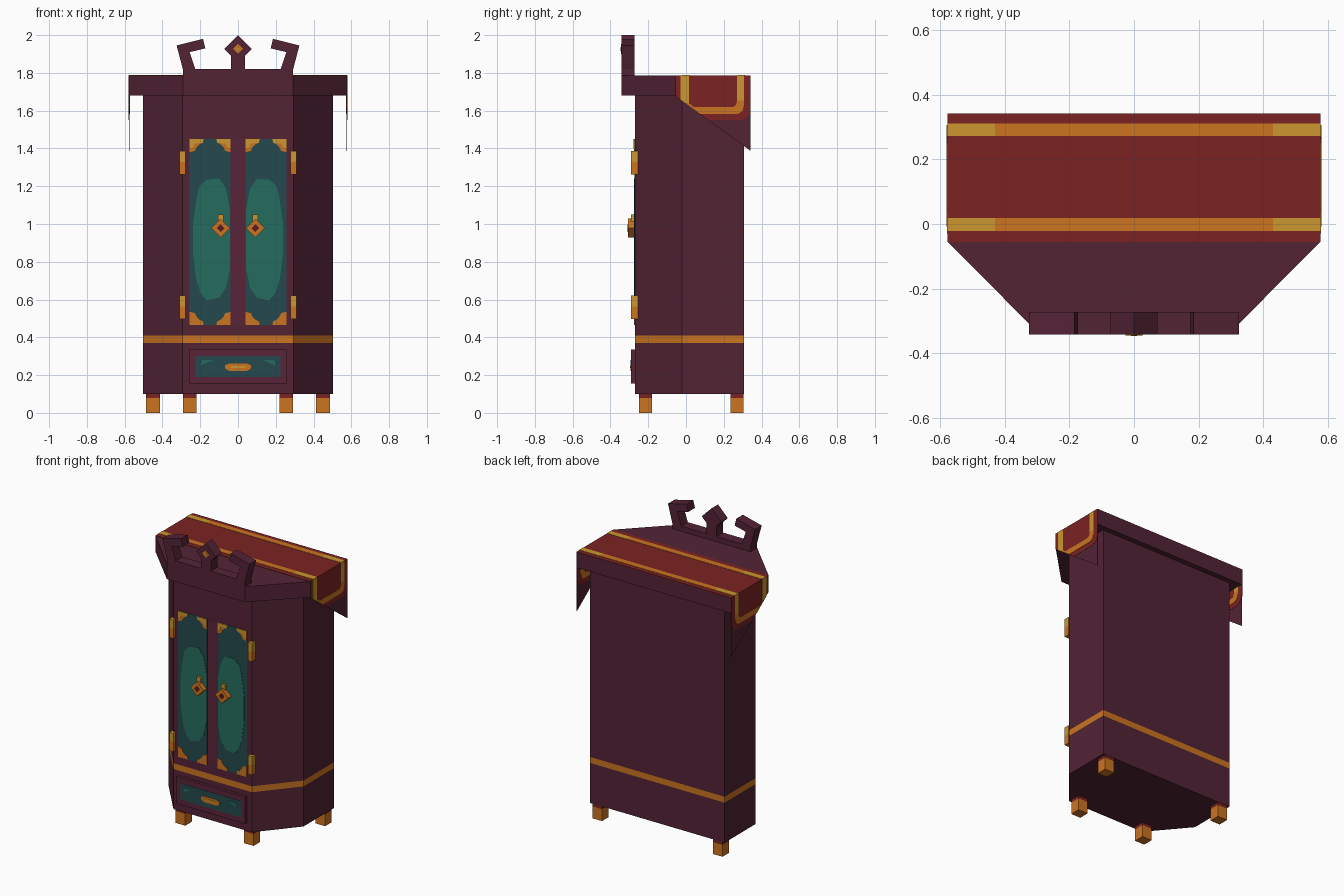
import bpy, bmesh

if "Cube" in bpy.data.objects:
    bpy.data.objects.remove(bpy.data.objects["Cube"])


def material(name, hexcode):
    m = bpy.data.materials.new(name)
    rgb = [int(hexcode[i:i + 2], 16) / 255 for i in (0, 2, 4)]
    m.diffuse_color = [c / 12.92 if c <= 0.04045 else ((c + 0.055) / 1.055) ** 2.4 for c in rgb] + [1]
    m.use_nodes = True
    m.node_tree.nodes["Principled BSDF"].inputs["Base Color"].default_value = m.diffuse_color
    return m


PURPLE = material("plum wood", "532335")
FRAME = material("warm plum wood", "5B2438")
RED = material("red cloth", "7C2222")
ORANGE = material("orange brass", "CC7421")
GOLD = material("gold brass", "CC962E")
TEAL = material("dark teal", "25494E")
GREEN = material("green panel", "256C5E")
DARK = material("dark red", "5A1A20")


def prism(name, pts, axis, levels, mats):
    """Extrude a 2D outline along an axis; each layer between levels has its own material."""
    place = {"x": lambda a, b, t: (t, a, b),
             "y": lambda a, b, t: (a, t, b),
             "z": lambda a, b, t: (a, b, t)}[axis]
    bm = bmesh.new()
    rings = [[bm.verts.new(place(a, b, t)) for a, b in pts] for t in levels]
    n = len(pts)
    bm.faces.new(rings[0])
    for k in range(len(levels) - 1):
        for i in range(n):
            j = (i + 1) % n
            f = bm.faces.new((rings[k][i], rings[k][j], rings[k + 1][j], rings[k + 1][i]))
            f.material_index = k
    bm.faces.new(rings[-1]).material_index = len(levels) - 2
    bmesh.ops.recalc_face_normals(bm, faces=bm.faces)
    me = bpy.data.meshes.new(name)
    bm.to_mesh(me)
    bm.free()
    for m in mats:
        me.materials.append(m)
    ob = bpy.data.objects.new(name, me)
    bpy.context.collection.objects.link(ob)
    return ob


def rect(a0, a1, b0, b1):
    return [(a0, b0), (a1, b0), (a1, b1), (a0, b1)]


def diamond(a, b, r):
    return [(a - r, b), (a, b - r), (a + r, b), (a, b + r)]


def mirror(half):
    """Complete a right-hand outline with its mirrored left side."""
    return half + [(-a, b) for a, b in reversed(half)]


FRONT = -0.27

# Cabinet body with a painted band around it
body = mirror([(0.293, FRONT), (0.503, -0.02), (0.503, 0.307)])
prism("body", body, "z", [0.1, 0.37, 0.41, 1.68], [PURPLE, ORANGE, PURPLE])

# Overhanging cornice
cornice = mirror([(0.292, -0.342), (0.578, -0.055), (0.578, 0.342)])
prism("cornice", cornice, "z", [1.68, 1.785], [PURPLE])

# Crest with two horns and a central diamond
crest = mirror([(0.292, 1.785), (0.292, 1.82), (0.325, 1.945), (0.185, 1.98),
                (0.173, 1.93), (0.256, 1.91), (0.226, 1.82), (0.037, 1.82), (0.037, 1.89)])
prism("crest", crest, "y", [-0.342, -0.272], [PURPLE])
prism("crest_diamond", diamond(0, 1.927, 0.073), "y", [-0.342, -0.272], [PURPLE])
prism("crest_jewel", diamond(0, 1.927, 0.026), "y", [-0.345, -0.34], [ORANGE])
prism("crest_jewel_centre", diamond(0, 1.927, 0.01), "y", [-0.347, -0.34], [GOLD])

# Cloth runner lying on the top
prism("runner", rect(-0.055, 0.342, 1.78, 1.787), "x", [-0.578, 0.578], [RED])
for y0, y1 in ((-0.022, 0.018), (0.272, 0.312)):
    prism("runner_stripe", rect(y0, y1, 1.782, 1.789), "x",
          [-0.578, -0.43, 0.43, 0.578], [GOLD, ORANGE, GOLD])

# Hanging runner ends, painted on both faces
flap = [(-0.055, 1.785), (0.342, 1.785), (0.342, 1.387), (-0.055, 1.675)]
cloth = [(-0.055, 1.787), (0.342, 1.787), (0.342, 1.6), (0.325, 1.565), (0.295, 1.55),
         (0.117, 1.55), (-0.055, 1.675)]
trim_side = [(-0.03, 1.787), (-0.03, 1.657), (0.015, 1.624), (0.015, 1.787)]
trim_back = [(0.27, 1.787), (0.27, 1.655), (0.306, 1.655), (0.306, 1.787)]
trim_base = [(-0.007, 1.64), (0.072, 1.583), (0.275, 1.583), (0.298, 1.597), (0.306, 1.625),
             (0.306, 1.655), (0.27, 1.655), (0.265, 1.63), (0.25, 1.62), (0.04, 1.62),
             (0.015, 1.64)]
for s in (-1, 1):
    def layer(name, pts, t, mat):
        prism(name, pts, "x", [s * (0.576 - t), s * (0.576 + t)], [mat])
    layer("flap", flap, 0.001, PURPLE)
    layer("flap_cloth", cloth, 0.0025, RED)
    layer("flap_trim_front", trim_side, 0.004, GOLD)
    layer("flap_trim_back", trim_back, 0.004, GOLD)
    layer("flap_trim_base", trim_base, 0.0045, ORANGE)

# Feet
for s in (-1, 1):
    for x, y in ((0.255, -0.215), (0.45, 0.27)):
        prism("foot", rect(s * x - 0.036, s * x + 0.036, y - 0.035, y + 0.035), "z",
              [0, 0.08, 0.1], [ORANGE, RED])

# Doors: painted panels, corner brackets, hinges and handles
prism("door_frame", rect(-0.036, 0.036, 0.465, 1.45), "y", [FRONT - 0.001, FRONT], [FRAME])
bracket = [(0, 0), (0.075, 0), (0.07, 0.02), (0.052, 0.028), (0.036, 0.045), (0.028, 0.063), (0, 0.07)]
cap = [(0, 0), (0.075, 0), (0.07, 0.02), (0.025, 0.025), (0.02, 0.045), (0, 0.05)]
inlay = [(0.10, 0.61), (0.165, 0.595), (0.195, 0.63), (0.22, 0.70), (0.238, 0.84), (0.238, 1.0),
         (0.22, 1.13), (0.205, 1.2), (0.165, 1.235), (0.10, 1.24), (0.065, 1.19), (0.043, 1.08),
         (0.043, 0.76), (0.065, 0.66)]
for s in (-1, 1):
    prism("door_panel", rect(s * 0.04, s * 0.256, 0.465, 1.45), "y", [FRONT - 0.002, FRONT], [TEAL])
    prism("door_inlay", [(s * a, b) for a, b in inlay], "y", [FRONT - 0.004, FRONT], [GREEN])
    for x, dx in ((0.04, 1), (0.256, -1)):
        for z, dz in ((0.465, 1), (1.45, -1)):
            prism("door_bracket", [(s * (x + dx * a), z + dz * b) for a, b in bracket],
                  "y", [FRONT - 0.005, FRONT], [ORANGE])
            if dz < 0:
                prism("door_bracket_cap", [(s * (x + dx * a), z + dz * b) for a, b in cap],
                      "y", [FRONT - 0.007, FRONT], [GOLD])
    for z in (0.497, 1.262):
        prism("hinge", rect(s * 0.278, s * 0.309, -0.291, -0.254), "z",
              [z, z + 0.065, z + 0.125], [ORANGE, GOLD])
    prism("handle", diamond(s * 0.092, 0.978, 0.05), "y", [-0.306, FRONT], [ORANGE])
    prism("handle_centre", diamond(s * 0.092, 0.978, 0.02), "y", [-0.309, FRONT], [DARK])
    prism("handle_tab", rect(s * 0.092 - 0.015, s * 0.092 + 0.015, -0.29, FRONT), "z",
          [1.0, 1.05], [GOLD])

# Drawer with painted panel and pull
prism("drawer", rect(-0.256, 0.256, 0.155, 0.335), "y", [-0.29, FRONT], [FRAME])
prism("drawer_panel", rect(-0.225, 0.225, 0.19, 0.3), "y", [-0.292, -0.28], [TEAL])
for s in (-1, 1):
    prism("drawer_accent", [(s * a, b) for a, b in ((0.13, 0.28), (0.19, 0.28), (0.2, 0.25))],
          "y", [-0.294, -0.28], [GREEN])
pull = mirror([(0.045, 0.222), (0.07, 0.235), (0.07, 0.252), (0.045, 0.262)])
prism("drawer_pull", pull, "y", [-0.295, -0.28], [ORANGE])
prism("drawer_pull_shine", rect(-0.04, 0.04, 0.238, 0.248), "y", [-0.297, -0.28], [GOLD])
